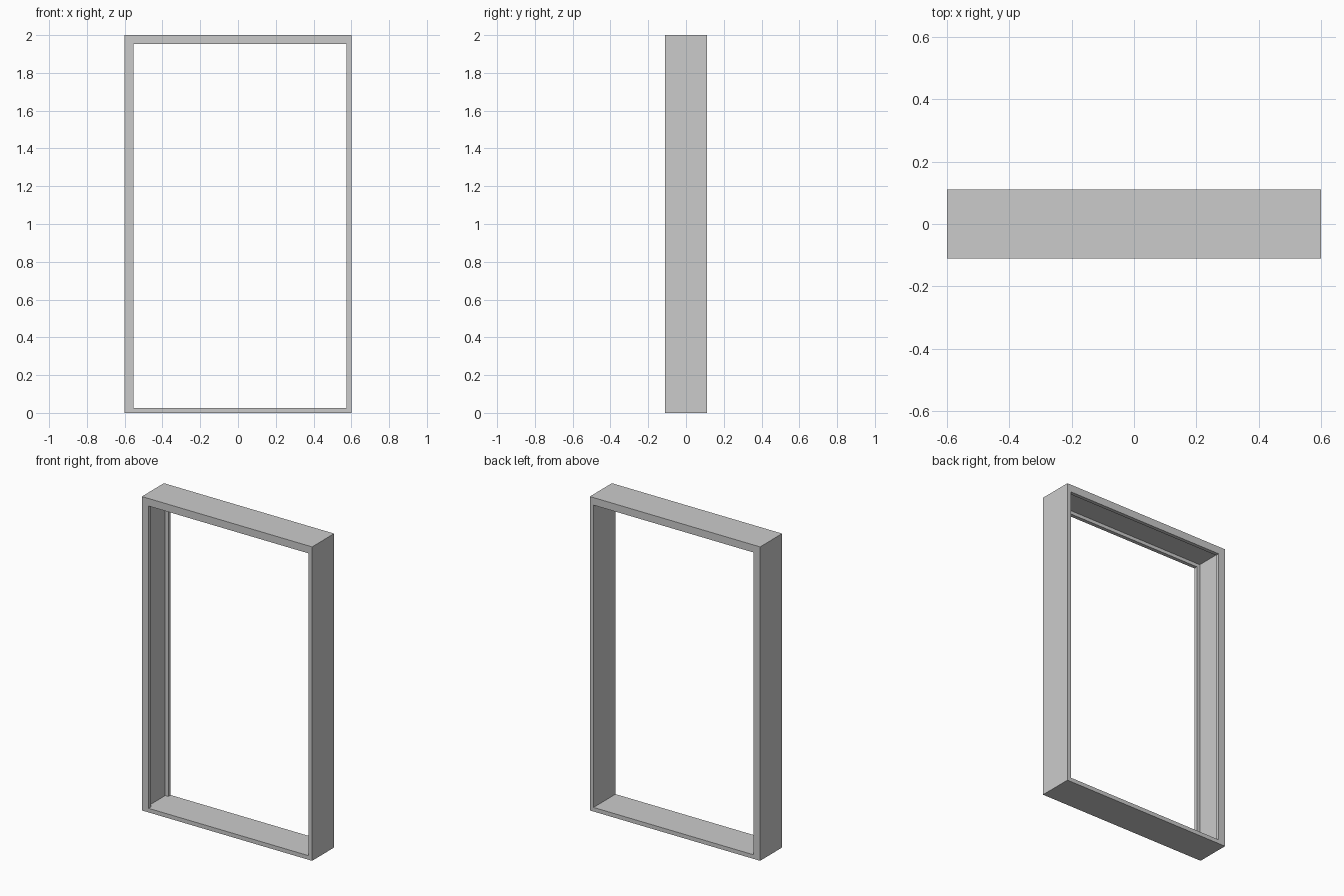
import bpy
import bmesh

if "Cube" in bpy.data.objects:
    bpy.data.objects.remove(bpy.data.objects["Cube"])

W, H, D = 0.6, 2.0, 0.111      # half width, height, half depth
T = 0.026                      # board thickness
LIP = 0.022                    # how far the lips stand into the opening
LIP_D = 0.024                  # lip thickness front to back


def add_object(name, bm):
    bmesh.ops.recalc_face_normals(bm, faces=bm.faces)
    mesh = bpy.data.meshes.new(name)
    bm.to_mesh(mesh)
    bm.free()
    obj = bpy.data.objects.new(name, mesh)
    bpy.context.collection.objects.link(obj)
    return obj


def rect(x0, x1, z0, z1):
    return [(x0, z0), (x1, z0), (x1, z1), (x0, z1)]


# Outer frame: four boards joined into one mitred ring
bm = bmesh.new()
loops = []
for outline, y in ((rect(-W, W, 0, H), -D), (rect(-W, W, 0, H), D),
                   (rect(-W + T, W - T, T, H - T), D),
                   (rect(-W + T, W - T, T, H - T), -D)):
    loops.append([bm.verts.new((x, y, z)) for x, z in outline])
for a, b in zip(loops, loops[1:] + loops[:1]):
    for i in range(4):
        j = (i + 1) % 4
        bm.faces.new((a[i], a[j], b[j], b[i]))
add_object("outer_frame", bm)


# L-shaped lips along the left side and top, forming a channel between them
def add_lip(name, y0, y1):
    xl, xr, zb, zt = -W + T, W - T, T, H - T
    outline = [(xl, zb), (xl + LIP, zb), (xl + LIP, zt - LIP),
               (xr, zt - LIP), (xr, zt), (xl, zt)]
    bm = bmesh.new()
    face = bm.faces.new([bm.verts.new((x, y0, z)) for x, z in outline])
    ext = bmesh.ops.extrude_face_region(bm, geom=[face], use_keep_orig=True)
    moved = [v for v in ext["geom"] if isinstance(v, bmesh.types.BMVert)]
    bmesh.ops.translate(bm, verts=moved, vec=(0, y1 - y0, 0))
    return add_object(name, bm)


add_lip("front_channel_lip", -D, -D + LIP_D)
add_lip("back_channel_lip", D - LIP_D, D)
